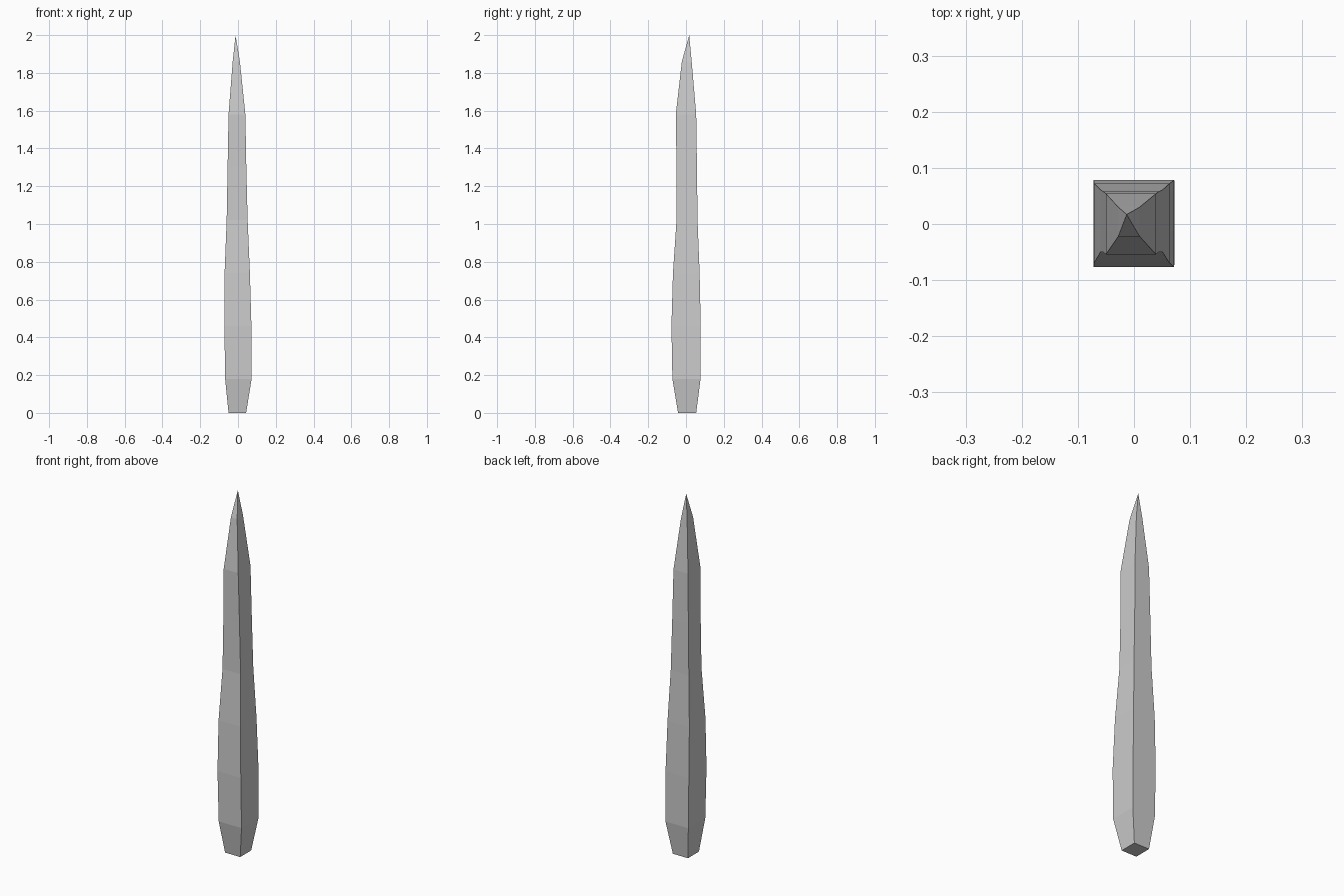
import bpy, bmesh

if "Cube" in bpy.data.objects:
    bpy.data.objects.remove(bpy.data.objects["Cube"])

# Cross-sections of the spike: z, x min, x max, y min, y max
RINGS = [
    (0.00, -0.050, 0.043, -0.042, 0.054),
    (0.18, -0.068, 0.072, -0.072, 0.077),
    (0.46, -0.072, 0.071, -0.077, 0.078),
    (0.74, -0.071, 0.063, -0.069, 0.072),
    (1.02, -0.060, 0.051, -0.050, 0.061),
    (1.30, -0.055, 0.044, -0.050, 0.058),
    (1.58, -0.050, 0.039, -0.054, 0.054),
    (1.86, -0.028, 0.010, -0.022, 0.030),
]
TIP = (-0.013, 0.017, 2.0)

bm = bmesh.new()
loops = [[bm.verts.new((x, y, z)) for x, y in ((x0, y0), (x1, y0), (x1, y1), (x0, y1))]
         for z, x0, x1, y0, y1 in RINGS]

# Four-sided shaft
for low, high in zip(loops, loops[1:]):
    for i in range(4):
        j = (i + 1) % 4
        bm.faces.new((low[i], low[j], high[j], high[i]))

# Pointed tip and flat base
tip = bm.verts.new(TIP)
for i in range(4):
    bm.faces.new((loops[-1][i], loops[-1][(i + 1) % 4], tip))
bm.faces.new(loops[0][::-1])
bmesh.ops.recalc_face_normals(bm, faces=bm.faces)

mesh = bpy.data.meshes.new("spike")
bm.to_mesh(mesh)
bm.free()
bpy.context.collection.objects.link(bpy.data.objects.new("spike", mesh))
